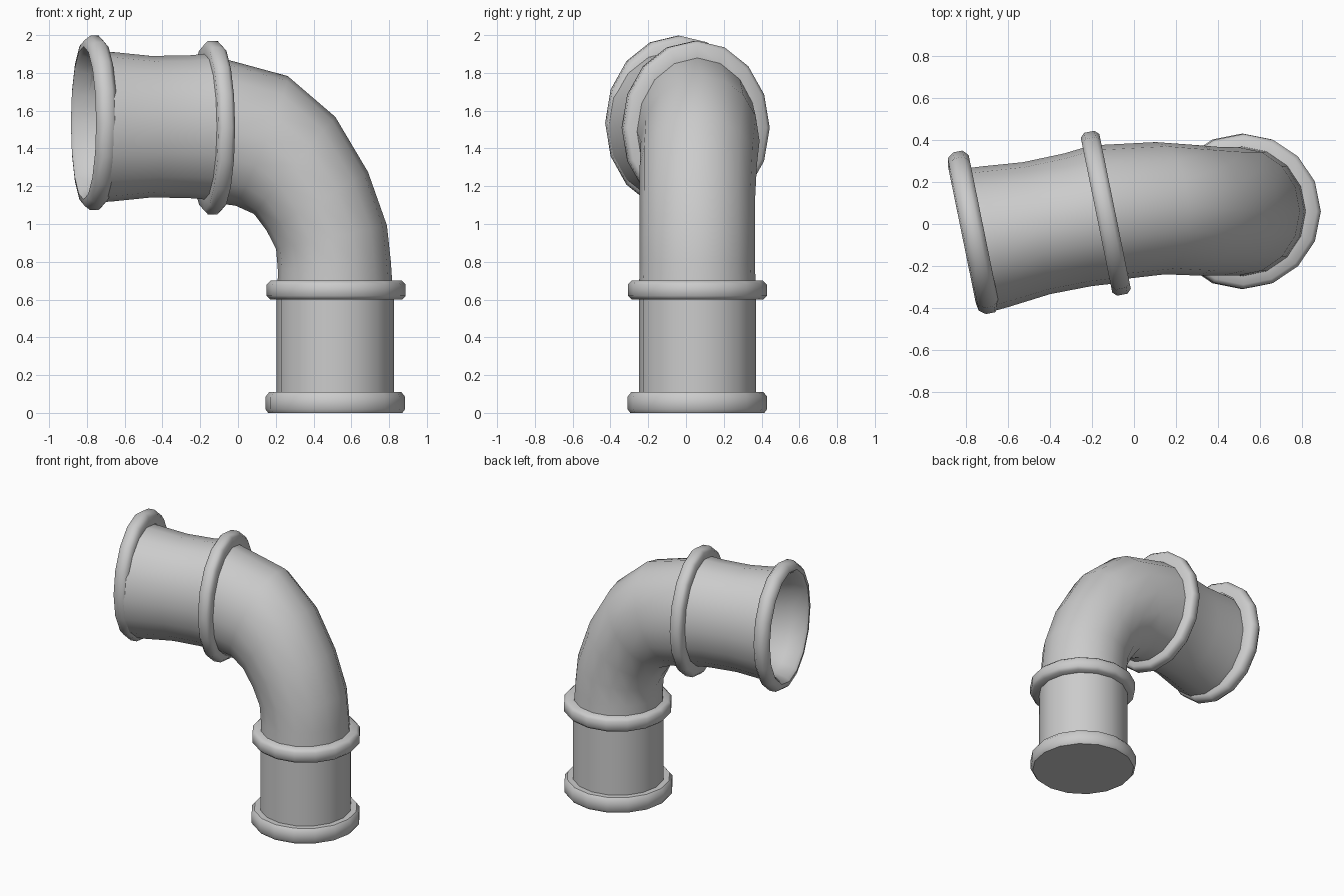
import bpy, bmesh, math
from mathutils import Vector

cube = bpy.data.objects.get("Cube")
if cube:
    bpy.data.objects.remove(cube, do_unlink=True)

SIDES = 16
grey = bpy.data.materials.new("pipe grey")
grey.use_nodes = True
grey.diffuse_color = (0.6, 0.6, 0.6, 1)
grey.node_tree.nodes["Principled BSDF"].inputs["Base Color"].default_value = (0.6, 0.6, 0.6, 1)


def frame(pitch, yaw):
    """Axis, sideways and in-plane directions; pitch 0 points up, 90 points to -x."""
    p, w = math.radians(pitch), math.radians(yaw)
    axis = Vector((-math.sin(p) * math.cos(w), -math.sin(p) * math.sin(w), math.cos(p)))
    side = Vector((-math.sin(w), math.cos(w), 0))
    return axis, side, side.cross(axis)


def sweep(name, sections, cap_start=False, cap_end=False, angle=50):
    """Skin oval rings; each section is (centre, pitch, yaw, side radius, in-plane radius)."""
    bm = bmesh.new()
    rings = []
    for centre, pitch, yaw, rs, rv in sections:
        _, side, up = frame(pitch, yaw)
        ring = []
        for i in range(SIDES):
            a = 2 * math.pi * i / SIDES
            ring.append(bm.verts.new(Vector(centre) + side * rs * math.cos(a) + up * rv * math.sin(a)))
        rings.append(ring)
    for a, b in zip(rings, rings[1:]):
        for i in range(SIDES):
            j = (i + 1) % SIDES
            bm.faces.new((a[i], b[i], b[j], a[j]))
    if cap_start:
        bm.faces.new(rings[0])
    if cap_end:
        bm.faces.new(rings[-1][::-1])
    bmesh.ops.recalc_face_normals(bm, faces=bm.faces)
    mesh = bpy.data.meshes.new(name)
    bm.to_mesh(mesh)
    bm.free()
    mesh.materials.append(grey)
    obj = bpy.data.objects.new(name, mesh)
    bpy.context.collection.objects.link(obj)
    bpy.ops.object.select_all(action="DESELECT")
    obj.select_set(True)
    bpy.context.view_layer.objects.active = obj
    bpy.ops.object.shade_smooth_by_angle(angle=math.radians(angle))
    return obj


def straight(name, start, pitch, yaw, rs, rv, profile, **options):
    """Oval lathe along one axis; profile holds (distance, added radius)."""
    axis = frame(pitch, yaw)[0]
    sections = [(Vector(start) + axis * d, pitch, yaw, rs + r, rv + r) for d, r in profile]
    return sweep(name, sections, **options)


def band_profile(thick, lip):
    """Rounded collar cross-section that sinks into the pipe at both edges."""
    e = 0.02
    return [(0, -0.03), (0, lip - e), (e, lip), (thick - e, lip), (thick, lip - e), (thick, -0.03)]


# Vertical pipe with its foot and middle collar
foot = (0.515, 0.06, 0)
straight("foot_flange", foot, 0, 0, 0.31, 0.31,
         [(0, 0.045), (0.02, 0.06), (0.085, 0.06), (0.11, 0.04), (0.11, -0.03)], cap_start=True)
straight("lower_pipe", foot, 0, 0, 0.31, 0.31, [(0.08, 0), (0.65, 0)])
straight("middle_collar", (0.52, 0.06, 0.6), 0, 0, 0.31, 0.31, band_profile(0.1, 0.058))

# Widening elbow
sweep("elbow", [
    ((0.515, 0.06, 0.64), 0, 0, 0.31, 0.305),
    ((0.51, 0.06, 0.78), 4, 0, 0.305, 0.3),
    ((0.495, 0.06, 0.93), 12, 0, 0.305, 0.3),
    ((0.42, 0.06, 1.12), 30, 0, 0.305, 0.31),
    ((0.30, 0.065, 1.31), 50, 0, 0.31, 0.335),
    ((0.125, 0.075, 1.44), 68, 4, 0.315, 0.37),
    ((-0.13, 0.055, 1.5), 87, 11, 0.325, 0.385),
])

# Upper pipe, turned slightly sideways
YAW = 11.5
straight("upper_collar", (-0.09, 0.06, 1.51), 90, YAW, 0.33, 0.395, band_profile(0.09, 0.065))
straight("upper_pipe", (-0.12, 0.05, 1.515), 90, YAW, 0.32, 0.375,
         [(0, 0.015), (0.15, 0.002), (0.35, 0), (0.55, 0.02), (0.62, 0.025)])

# Mouth: thick rim folding into a hollow bowl
straight("mouth_rim", (-0.713, -0.03, 1.535), 90, YAW, 0.33, 0.4,
         [(0, -0.03), (0, 0.035), (0.025, 0.062), (0.07, 0.062), (0.1, 0.04),
          (0.107, 0.005), (0.09, -0.015), (0, -0.04), (-0.12, -0.08), (-0.22, -0.16), (-0.26, -0.26)],
         cap_end=True)
